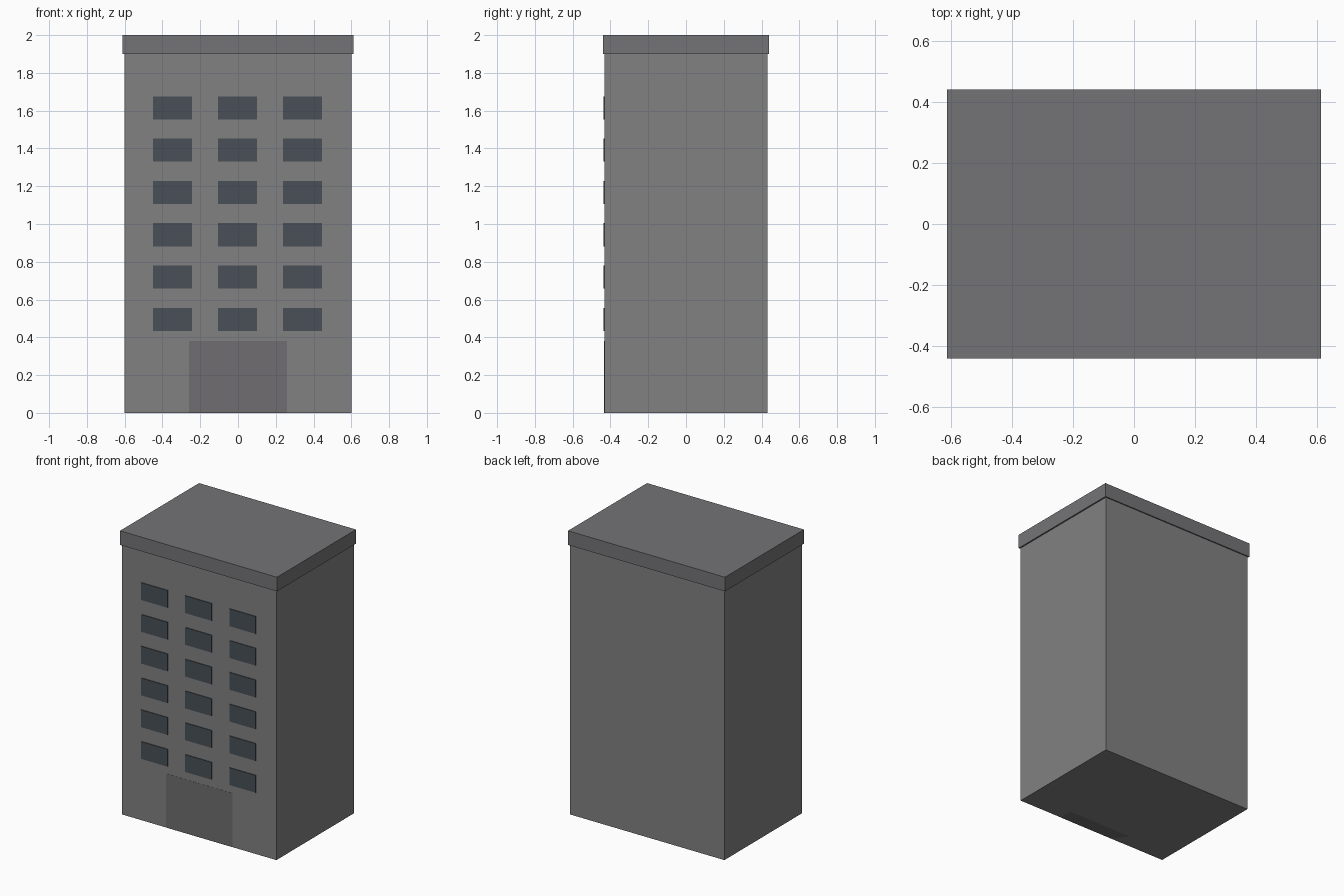
import bpy

if "Cube" in bpy.data.objects:
    bpy.data.objects.remove(bpy.data.objects["Cube"])


def material(name, rgb):
    m = bpy.data.materials.new(name)
    m.diffuse_color = (*rgb, 1)
    m.use_nodes = True
    m.node_tree.nodes["Principled BSDF"].inputs["Base Color"].default_value = m.diffuse_color
    return m


def box(name, lo, hi, mat):
    """Axis-aligned box between two corners."""
    bpy.ops.mesh.primitive_cube_add(size=1, location=[(a + b) / 2 for a, b in zip(lo, hi)])
    ob = bpy.context.object
    ob.name = name
    ob.scale = [b - a for a, b in zip(lo, hi)]
    bpy.ops.object.transform_apply(location=False, rotation=False, scale=True)
    ob.data.materials.append(mat)
    return ob


wall = material("wall_grey", (0.22, 0.22, 0.225))
roof = material("roof_grey", (0.175, 0.175, 0.185))
glass = material("dark_glass", (0.065, 0.08, 0.095))
door = material("door_grey", (0.16, 0.155, 0.16))

# Main block and overhanging roof slab
box("building_body", (-0.602, -0.432, 0), (0.602, 0.432, 1.9), wall)
box("roof_cap", (-0.612, -0.44, 1.9), (0.612, 0.44, 2.0), roof)

# Entrance panel, almost flush with the front wall
box("entrance_door", (-0.26, -0.433, 0), (0.26, -0.333, 0.38), door)

# Windows: six floors of three, standing slightly proud of the wall
for floor in range(6):
    z = 0.495 + 0.224 * floor
    for col in range(3):
        x = -0.347 + 0.344 * col
        box(f"window_{floor + 1}_{col + 1}",
            (x - 0.103, -0.437, z - 0.061), (x + 0.103, -0.415, z + 0.061), glass)
